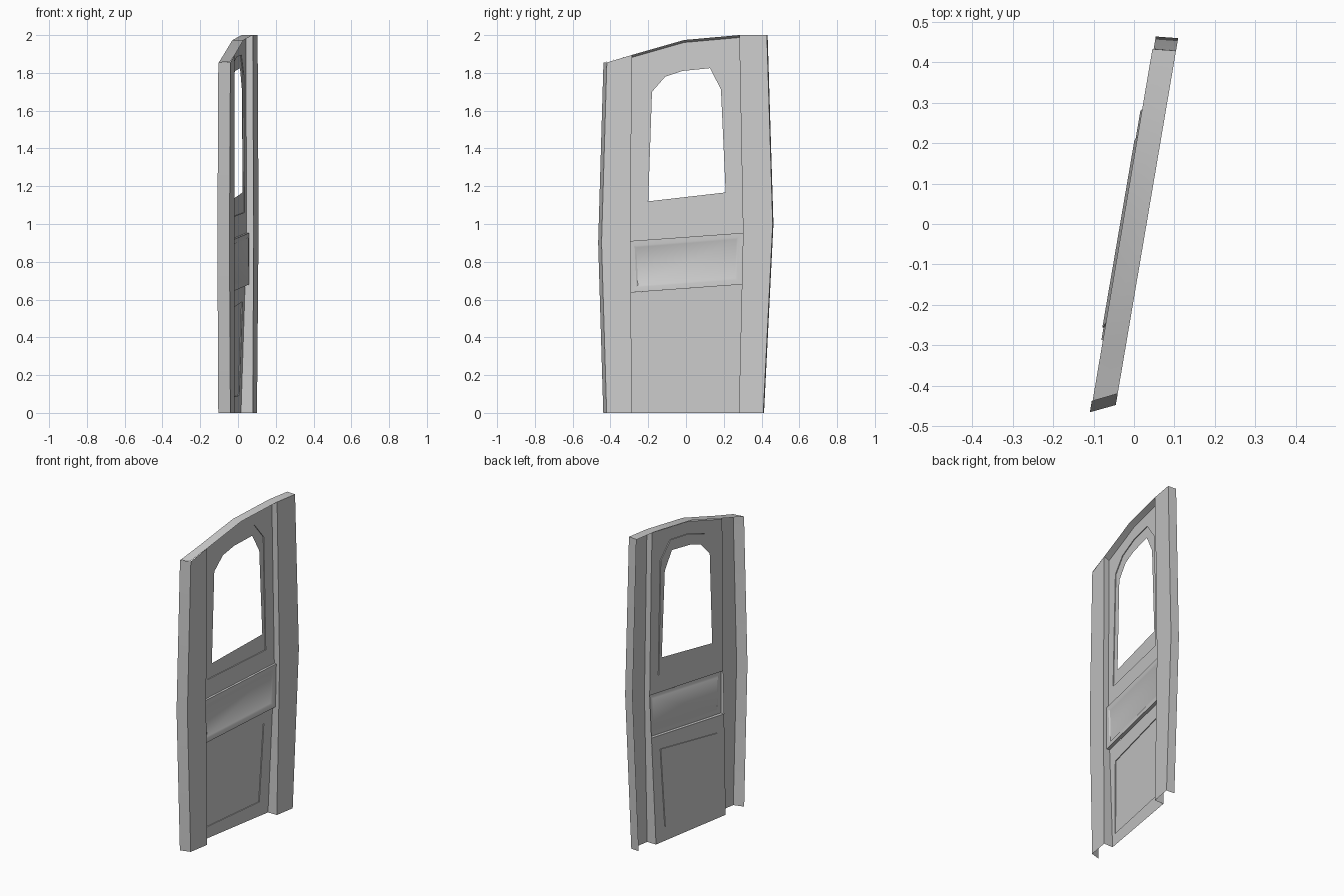
import bpy
import bmesh
from math import radians

cube = bpy.data.objects.get("Cube")
if cube:
    bpy.data.objects.remove(cube, do_unlink=True)

LEAN = 0.17        # sideways drift of the door plane along its width
FACE = 0.031       # depth of the outer face of the uprights
BACK = -0.03       # depth of the open rear edge
PANEL = -0.006     # depth of the upper panel
STEP = 0.005       # height of the small panel steps
RAIL = 0.008       # depth of the middle rail
TILT = 0.028       # the lower panel sinks toward the bottom
MID = 0.92         # height where the tilt starts

grey = bpy.data.materials.new("light grey")
grey.use_nodes = True
grey.diffuse_color = (0.6, 0.6, 0.6, 1)
grey.node_tree.nodes["Principled BSDF"].inputs["Base Color"].default_value = grey.diffuse_color


def sunk(z):
    """Depth of the panel surface at a height."""
    return PANEL - TILT * max(0, MID - z)


def skin(name, rows, closed=False, cap=False, tilted=False):
    """Join rows of (outline, depth) into one thin sheet facing +x."""
    bm = bmesh.new()
    grid = []
    for pts, depth in rows:
        row = []
        for y, z in pts:
            t = sunk(z) if depth is None else depth
            if tilted and depth is not None:
                t += sunk(z) - PANEL
            row.append(bm.verts.new((LEAN * y + t, y, z)))
        grid.append(row)
    for a, b in zip(grid, grid[1:]):
        n = len(a)
        for i in range(n if closed else n - 1):
            j = (i + 1) % n
            bm.faces.new((a[i], a[j], b[j], b[i]))
    if cap:
        bm.faces.new(grid[-1])
    bmesh.ops.recalc_face_normals(bm, faces=bm.faces)
    if sum(f.normal.x * f.calc_area() for f in bm.faces) < 0:
        bmesh.ops.reverse_faces(bm, faces=bm.faces)
    mesh = bpy.data.meshes.new(name)
    bm.to_mesh(mesh)
    bm.free()
    mesh.materials.append(grey)
    obj = bpy.data.objects.new(name, mesh)
    bpy.context.collection.objects.link(obj)
    bpy.ops.object.select_all(action='DESELECT')
    obj.select_set(True)
    bpy.context.view_layer.objects.active = obj
    bpy.ops.object.shade_smooth_by_angle(angle=radians(30))


def stile(name, outer, inner, skew, back):
    """Hollow upright: end wall, face, and return down to the panel."""
    near = [(y + skew, z) for y, z in outer]
    skin(name, [(outer, back), (near, FACE), (inner, FACE), (inner, None)])


# Hollow uprights, bowed outward around mid height, open at the rear
stile("front_stile",
      [(-0.438, 0), (-0.465, 0.9), (-0.437, 1.855)],
      [(-0.286, 0), (-0.295, 0.92), (-0.286, 1.895)], 0.018, BACK)
stile("back_stile",
      [(0.413, 0), (0.463, 1.0), (0.432, 2.0)],
      [(0.28, 0), (0.302, 0.95), (0.282, 2.0)], -0.004, -0.025)

# Top wall and the sloping soffit beneath it
crest = [(-0.286, 1.895), (-0.01, 1.974), (0.282, 2.0)]
skin("top_wall", [([(-0.437, 1.855)] + crest + [(0.432, 2.0)], BACK + 0.002),
                  ([(-0.419, 1.86)] + crest + [(0.428, 2.0)], FACE)])
skin("top_soffit", [(crest, FACE), ([(y, z - 0.013) for y, z in crest], PANEL)])

# Upper panel with sunken flange around the window opening
border = [(-0.295, 0.91), (-0.29, 1.7), (-0.286, 1.882), (-0.01, 1.961),
          (0.282, 1.987), (0.289, 1.75), (0.302, 0.953)]
flange = [(-0.243, 1.03), (-0.217, 1.756), (-0.138, 1.84), (-0.01, 1.883),
          (0.138, 1.894), (0.217, 1.788), (0.233, 1.061)]
opening = [(-0.2, 1.12), (-0.18, 1.7), (-0.11, 1.78), (-0.02, 1.81),
           (0.127, 1.825), (0.185, 1.713), (0.21, 1.167)]
skin("window_panel",
     [(border, PANEL), (flange, PANEL), (flange, PANEL - STEP), (opening, PANEL - STEP)],
     closed=True)

# Raised middle rail with a shallow inset
rail = [(-0.295, 0.637), (-0.295, 0.91), (0.302, 0.953), (0.297, 0.68)]
inset = [(-0.262, 0.665), (-0.272, 0.885), (0.277, 0.93), (0.27, 0.705)]
bed = [(-0.255, 0.674), (-0.262, 0.876), (0.266, 0.919), (0.26, 0.714)]
skin("middle_rail", [(rail, None), (rail, RAIL), (inset, RAIL), (bed, RAIL - STEP)],
     closed=True, cap=True)

# Lower panel with a sunken field, tilting back toward the bottom
kick = [(-0.286, 0), (-0.293, 0.637), (0.296, 0.68), (0.28, 0)]
field = [(-0.256, 0.074), (-0.234, 0.537), (0.228, 0.589), (0.207, 0.092)]
skin("lower_panel",
     [(kick, PANEL), (field, PANEL), (field, PANEL - STEP)],
     closed=True, cap=True, tilted=True)
